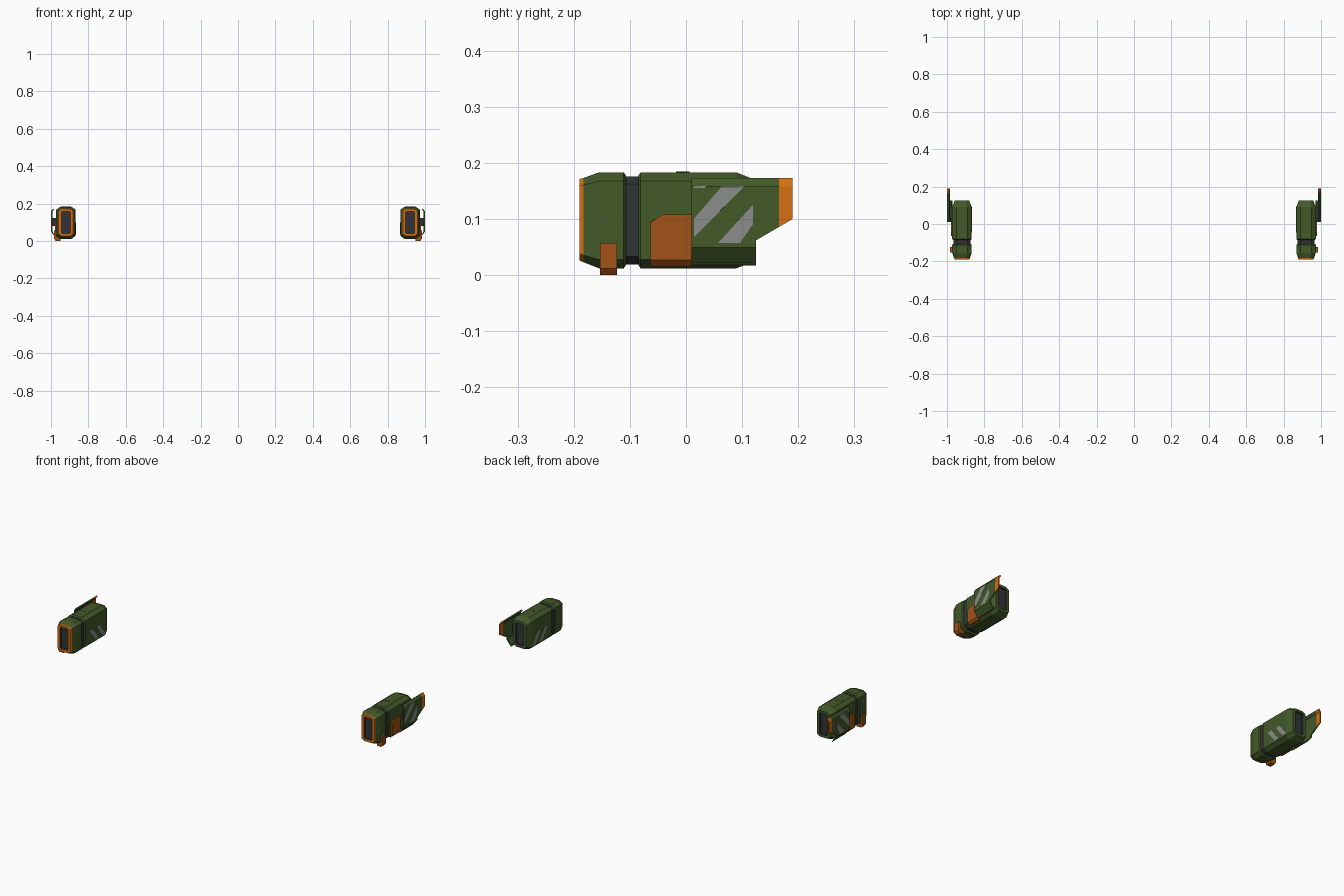
import bpy, bmesh

if "Cube" in bpy.data.objects:
    bpy.data.objects.remove(bpy.data.objects["Cube"])

def material(name, rgb):
    m = bpy.data.materials.new(name)
    m.diffuse_color = (*rgb, 1)
    m.use_nodes = True
    m.node_tree.nodes["Principled BSDF"].inputs["Base Color"].default_value = m.diffuse_color
    return m

GREEN, DARK, ORANGE, RUST, GRAY = range(5)
MATS = [material("olive_green", (0.055, 0.10, 0.022)),
        material("charcoal", (0.032, 0.033, 0.038)),
        material("bright_orange", (0.66, 0.16, 0.006)),
        material("burnt_orange", (0.36, 0.085, 0.008)),
        material("marking_gray", (0.26, 0.27, 0.26))]
CX = 0.92  # centre line of the right-hand pod

def finish(name, bm, thickness=0):
    """Make an object mirrored to the other pod."""
    bmesh.ops.recalc_face_normals(bm, faces=bm.faces[:])
    me = bpy.data.meshes.new(name)
    bm.to_mesh(me)
    bm.free()
    for m in MATS:
        me.materials.append(m)
    ob = bpy.data.objects.new(name, me)
    bpy.context.collection.objects.link(ob)
    if thickness:
        s = ob.modifiers.new("thickness", 'SOLIDIFY')
        s.thickness, s.offset = thickness, 0
    ob.modifiers.new("other_pod", 'MIRROR').use_mirror_merge = False
    return ob

def loft(name, rings, mats):
    """Eight-sided rings (y, half width, z low, z high, chamfer), one material per band."""
    bm = bmesh.new()
    loops = []
    for y, w, lo, hi, c in rings:
        d = c * 0.7
        pts = [(w, lo + d), (w, hi - d), (w - c, hi), (c - w, hi),
               (-w, hi - d), (-w, lo + d), (c - w, lo), (w - c, lo)]
        loops.append([bm.verts.new((CX + x, y, z)) for x, z in pts])
    for a, b, m in zip(loops, loops[1:], mats):
        for i in range(8):
            j = (i + 1) % 8
            bm.faces.new((a[i], a[j], b[j], b[i])).material_index = m
    bm.faces.new(loops[0]).material_index = mats[0]
    bm.faces.new(loops[-1]).material_index = mats[-1]
    return finish(name, bm)

def skin(name, poly, profile, thickness, mat, tip=None):
    """Flat (y, z) outline bent so that x follows a (z, x) profile."""
    bm = bmesh.new()
    bm.faces.new([bm.verts.new((0, y, z)) for y, z in poly])
    cuts = [((0, 0, z), (0, 0, 1)) for z, _ in profile]
    if tip is not None:
        cuts.append(((0, tip, 0), (0, 1, 0)))
    for co, no in cuts:
        bmesh.ops.bisect_plane(bm, geom=bm.verts[:] + bm.edges[:] + bm.faces[:],
                               plane_co=co, plane_no=no)
    for f in bm.faces:
        y = f.calc_center_median().y
        f.material_index = ORANGE if tip is not None and y > tip else mat
    for v in bm.verts:
        for (z0, x0), (z1, x1) in zip(profile, profile[1:]):
            if z0 - 1e-5 <= v.co.z <= z1 + 1e-5:
                v.co.x = x0 + (x1 - x0) * (v.co.z - z0) / (z1 - z0)
                break
    return finish(name, bm, thickness)

def extrude(name, pts, axis, a, b, mat):
    """Prism along y (points x, z) or along z (points x, y)."""
    bm = bmesh.new()
    place = (lambda p, t: (p[0], t, p[1])) if axis == 'y' else (lambda p, t: (p[0], p[1], t))
    lo = [bm.verts.new(place(p, a)) for p in pts]
    hi = [bm.verts.new(place(p, b)) for p in pts]
    bm.faces.new(lo)
    bm.faces.new(hi)
    for i in range(len(pts)):
        j = (i + 1) % len(pts)
        bm.faces.new((lo[i], lo[j], hi[j], hi[i]))
    for f in bm.faces:
        f.material_index = mat
    return finish(name, bm)

# Front section with orange rim and recessed dark panel
loft("front_housing", [(-0.178, 0.024, 0.04, 0.158, 0.006),
                       (-0.19, 0.024, 0.04, 0.158, 0.006),
                       (-0.19, 0.039, 0.026, 0.171, 0.017),
                       (-0.183, 0.042, 0.023, 0.173, 0.018),
                       (-0.155, 0.052, 0.012, 0.183, 0.022),
                       (-0.111, 0.052, 0.012, 0.183, 0.022),
                       (-0.107, 0.047, 0.018, 0.177, 0.020)],
     [DARK, ORANGE, ORANGE, GREEN, GREEN, GREEN])

# Dark seam between the two sections
loft("seam_band", [(-0.11, 0.046, 0.019, 0.176, 0.020),
                   (-0.08, 0.046, 0.019, 0.176, 0.020)], [DARK])

# Rear section with recessed dark back panel
loft("rear_housing", [(-0.085, 0.047, 0.018, 0.177, 0.020),
                      (-0.081, 0.052, 0.012, 0.183, 0.022),
                      (0.09, 0.052, 0.012, 0.183, 0.022),
                      (0.125, 0.039, 0.026, 0.169, 0.017),
                      (0.125, 0.024, 0.04, 0.156, 0.006),
                      (0.113, 0.024, 0.04, 0.156, 0.006)],
     [GREEN, GREEN, GREEN, GREEN, DARK])

# Outer fin plate with orange trailing edge
bend = [(0.02, 0.974), (0.05, 0.996), (0.157, 0.996), (0.171, 0.986)]
skin("fin_plate", [(0.01, 0.02), (0.125, 0.02), (0.125, 0.062), (0.19, 0.10),
                   (0.19, 0.171), (0.01, 0.171)], bend, 0.007, GREEN, tip=0.166)
extrude("fin_bracket", [(0.968, 0.03), (0.994, 0.03), (0.994, 0.085), (0.968, 0.095)],
        'z', 0.08, 0.122, DARK)

# Gray stripes on the fin
paint = [(z, x + 0.0035) for z, x in bend]
stripes = [[(0.014, 0.067), (0.014, 0.10), (0.074, 0.17), (0.116, 0.17)],
           [(0.057, 0.057), (0.096, 0.057), (0.119, 0.09), (0.119, 0.125)],
           [(0.013, 0.155), (0.034, 0.155), (0.047, 0.17), (0.013, 0.17)]]
for i, s in enumerate(stripes):
    skin(f"fin_stripe_{i + 1}", s, paint, 0.001, GRAY)

# Gray stripes on the inner face
inner = [(0.02, CX - 0.0523), (0.17, CX - 0.0523)]
for i, (y, top) in enumerate([(-0.045, 0.10), (0.015, 0.10)]):
    skin(f"inner_stripe_{i + 1}", [(y, top), (y + 0.028, top), (y + 0.078, top - 0.066),
                                   (y + 0.05, top - 0.066)][:4], inner, 0.001, GRAY)

# Side guard, folded under the lower edge
skin("side_guard", [(-0.063, 0.017), (0.01, 0.017), (0.01, 0.108),
                    (-0.042, 0.108), (-0.063, 0.094)],
     [(0.017, 0.964), (0.028, 0.975), (0.108, 0.975)], 0.008, RUST)

# Front foot hooking under the housing
extrude("front_foot", [(0.984, 0.057), (0.984, 0.012), (0.974, 0.0), (0.948, 0.0),
                       (0.948, 0.014), (0.966, 0.028), (0.966, 0.057)],
        'y', -0.153, -0.123, RUST)

# Small top hatch
extrude("top_hatch", [(CX - 0.028, -0.01), (CX - 0.012, -0.018), (CX + 0.012, -0.018),
                      (CX + 0.028, -0.01), (CX + 0.012, 0.006), (CX - 0.012, 0.006)],
        'z', 0.18, 0.1842, GREEN)
